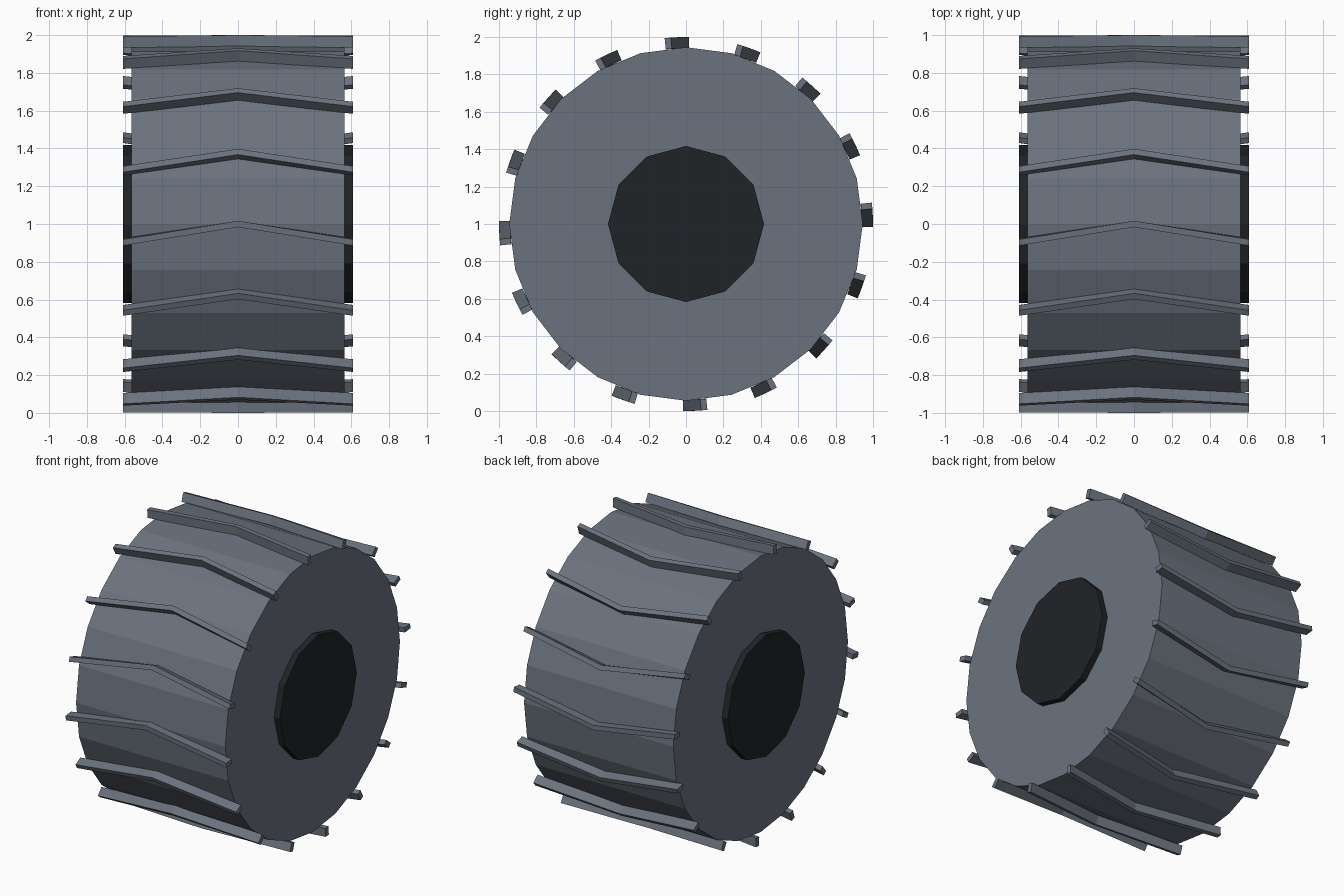
import bpy, bmesh, math

if "Cube" in bpy.data.objects:
    bpy.data.objects.remove(bpy.data.objects["Cube"])

CZ = 1.0  # axle height


def material(name, rgb):
    m = bpy.data.materials.new(name)
    m.diffuse_color = (*rgb, 1)
    m.use_nodes = True
    m.node_tree.nodes["Principled BSDF"].inputs["Base Color"].default_value = m.diffuse_color
    return m


rubber = material("slate_rubber", (0.147, 0.171, 0.21))
dark = material("dark_hub", (0.0145, 0.017, 0.02))


def finish(name, bm, mat):
    """Turn a bmesh into a named, coloured object."""
    bmesh.ops.recalc_face_normals(bm, faces=bm.faces)
    me = bpy.data.meshes.new(name)
    bm.to_mesh(me)
    bm.free()
    me.materials.append(mat)
    bpy.context.collection.objects.link(bpy.data.objects.new(name, me))


def cylinder_x(name, radius, half_width, sides, mat):
    """Flat-shaded prism along the x axis with a corner at the top."""
    bm = bmesh.new()
    rings = []
    for x in (-half_width, half_width):
        rings.append([bm.verts.new((x, radius * math.sin(2 * math.pi * i / sides),
                                    CZ + radius * math.cos(2 * math.pi * i / sides)))
                      for i in range(sides)])
    for i in range(sides):
        j = (i + 1) % sides
        bm.faces.new((rings[0][i], rings[0][j], rings[1][j], rings[1][i]))
    for ring in rings:
        bm.faces.new(ring)
    finish(name, bm, mat)


# Tyre body and dark hub
cylinder_x("tyre", 0.945, 0.565, 24, rubber)
cylinder_x("hub", 0.417, 0.608, 12, dark)

# Chevron tread bars: middle leads, both ends trail around the tyre
COUNT, SWEEP, HALF = 16, -0.098, 0.0165
R_IN, R_OUT = 0.94, 1.0
bm = bmesh.new()
for k in range(COUNT):
    base = 2 * math.pi * k / COUNT
    sections = []
    for x, sweep in ((-0.608, SWEEP), (0, 0), (0.608, SWEEP)):
        # square cross-section, offset sideways in the bar's own frame
        a = base + sweep
        sections.append([bm.verts.new((x, r * math.sin(a) + t * math.cos(a),
                                       CZ + r * math.cos(a) - t * math.sin(a)))
                         for r, t in ((R_IN, -HALF), (R_OUT, -HALF),
                                      (R_OUT, HALF), (R_IN, HALF))])
    for s0, s1 in zip(sections, sections[1:]):
        for i in range(4):
            j = (i + 1) % 4
            bm.faces.new((s0[i], s0[j], s1[j], s1[i]))
    bm.faces.new(sections[0])
    bm.faces.new(sections[-1])
finish("tread_bars", bm, rubber)
